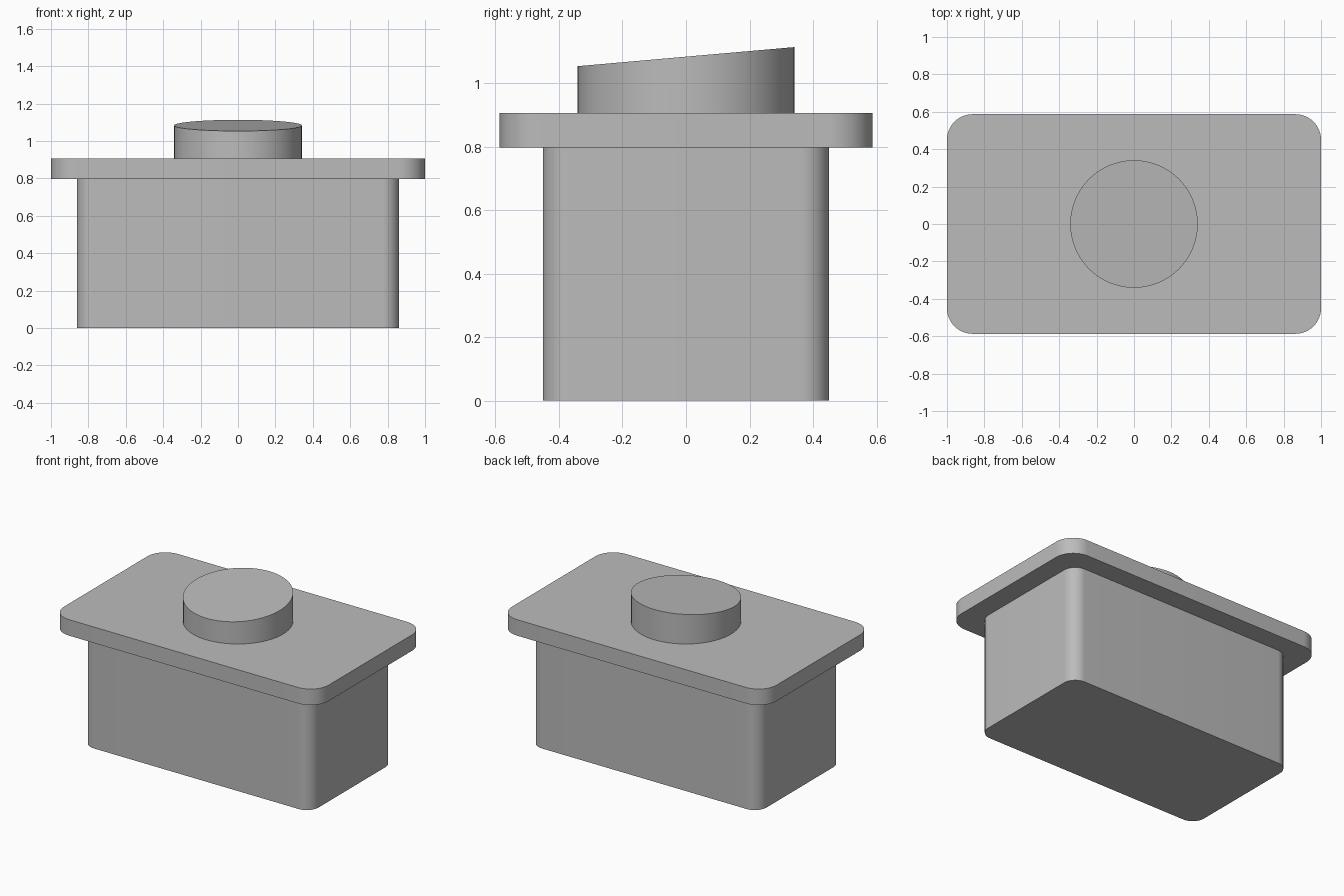
import bpy, bmesh
from math import sin, cos, pi, radians

cube = bpy.data.objects.get("Cube")
if cube:
    bpy.data.objects.remove(cube, do_unlink=True)

grey = bpy.data.materials.new("plain_grey")
grey.use_nodes = True
colour = (0.5, 0.5, 0.5, 1)
grey.diffuse_color = colour
grey.node_tree.nodes["Principled BSDF"].inputs["Base Color"].default_value = colour


def rounded_outline(hx, hy, r, steps=16):
    """Outline of a rounded rectangle, or a circle when r fills it."""
    points = []
    for corner, (sx, sy) in enumerate([(1, 1), (-1, 1), (-1, -1), (1, -1)]):
        for i in range(steps + 1):
            a = (corner + i / steps) * pi / 2
            points.append((sx * (hx - r) + r * cos(a), sy * (hy - r) + r * sin(a)))
    return points


def prism(name, outline, z0, z1, slope=0):
    """Closed extrusion whose top may slope along y."""
    bm = bmesh.new()
    base = bm.faces.new([bm.verts.new((x, y, z0)) for x, y in outline])
    top = bmesh.ops.extrude_face_region(bm, geom=[base], use_keep_orig=True)
    for v in top["geom"]:
        if isinstance(v, bmesh.types.BMVert):
            v.co.z = z1 + slope * v.co.y
    bmesh.ops.remove_doubles(bm, verts=bm.verts, dist=1e-5)
    bmesh.ops.recalc_face_normals(bm, faces=bm.faces)
    mesh = bpy.data.meshes.new(name)
    bm.to_mesh(mesh)
    bm.free()
    mesh.materials.append(grey)
    obj = bpy.data.objects.new(name, mesh)
    bpy.context.collection.objects.link(obj)
    bpy.ops.object.select_all(action="DESELECT")
    obj.select_set(True)
    bpy.context.view_layer.objects.active = obj
    bpy.ops.object.shade_smooth_by_angle(angle=radians(30))
    return obj


# Main box, overhanging lid plate and slanted round knob
prism("body", rounded_outline(0.862, 0.451, 0.09), 0, 0.797)
prism("lid_plate", rounded_outline(1, 0.587, 0.137), 0.797, 0.906)
prism("slanted_knob", rounded_outline(0.341, 0.341, 0.341), 0.906, 1.083, slope=0.088)
